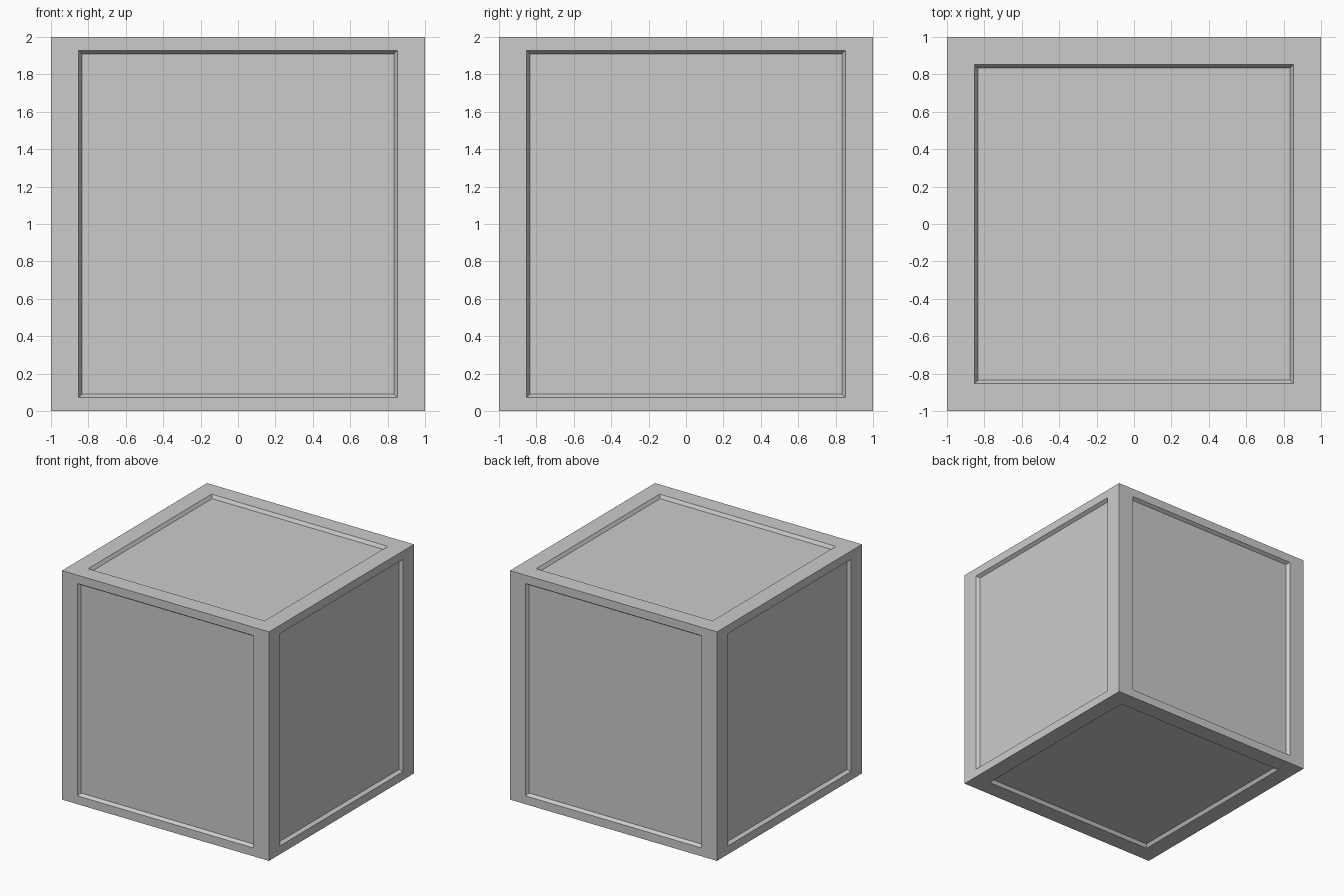
import bpy, bmesh

if "Cube" in bpy.data.objects:
    bpy.data.objects.remove(bpy.data.objects["Cube"])

HALF_PANEL = 0.79      # panel half width
HALF_TALL = 0.86       # panel half height on the four sides
BEVEL, DEPTH = 0.025, 0.028

bm = bmesh.new()
bmesh.ops.create_cube(bm, size=2)
panels = list(bm.faces)

# Frame border around every face
bmesh.ops.inset_individual(bm, faces=panels, thickness=1 - HALF_PANEL)
for f in panels:
    if abs(f.normal.z) < 0.5:
        for v in f.verts:
            v.co.z *= HALF_TALL / HALF_PANEL

# Sunken panels with sloped walls
bmesh.ops.inset_individual(bm, faces=panels, thickness=BEVEL, depth=-DEPTH)

bmesh.ops.translate(bm, verts=bm.verts, vec=(0, 0, 1))
mesh = bpy.data.meshes.new("panelled_crate")
bm.to_mesh(mesh)
bm.free()
crate = bpy.data.objects.new("panelled_crate", mesh)
bpy.context.collection.objects.link(crate)
